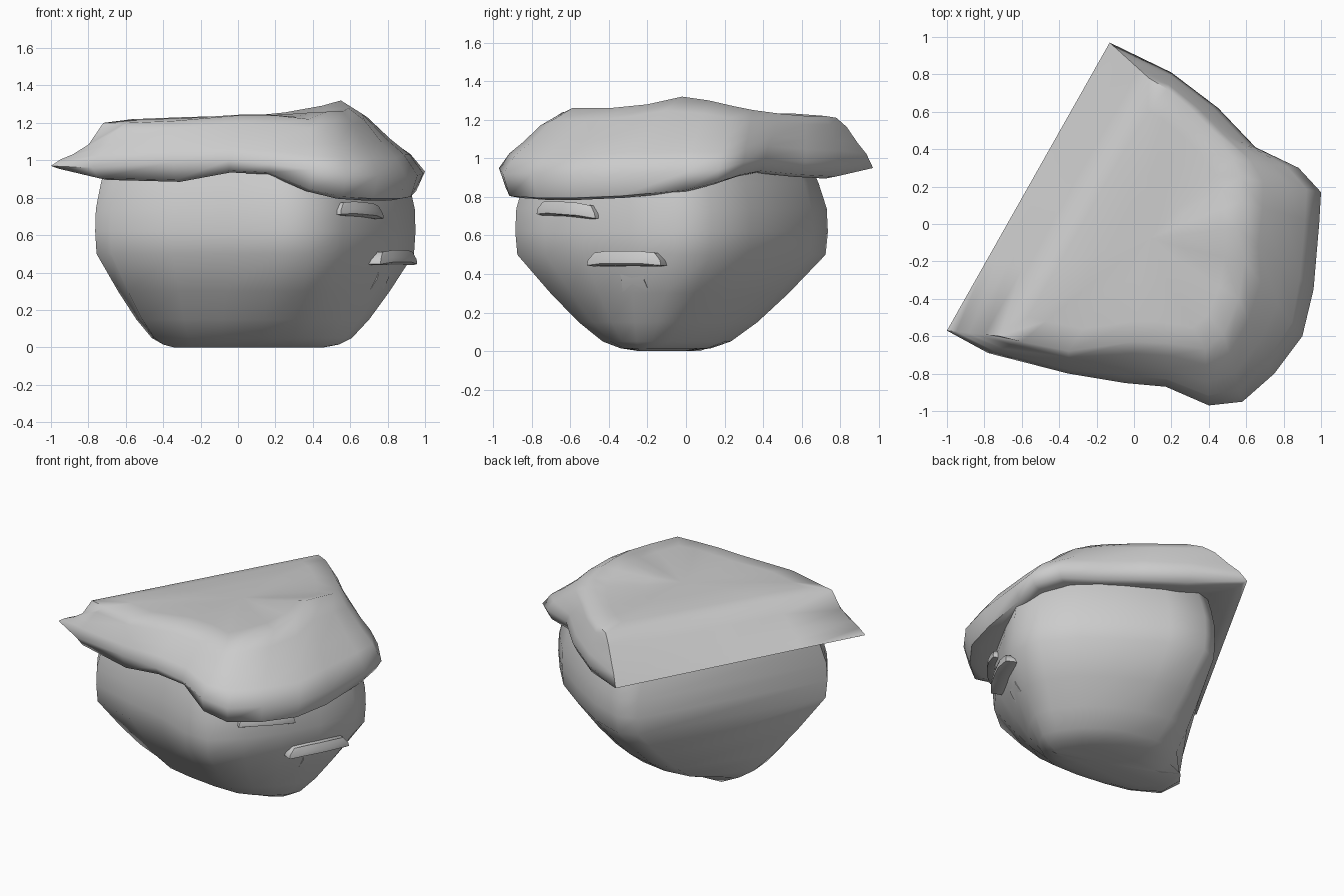
import bpy, bmesh, math
from mathutils import Vector

if "Cube" in bpy.data.objects:
    bpy.data.objects.remove(bpy.data.objects["Cube"])


def finish(bm, name, angle):
    bmesh.ops.recalc_face_normals(bm, faces=bm.faces[:])
    me = bpy.data.meshes.new(name)
    bm.to_mesh(me)
    bm.free()
    ob = bpy.data.objects.new(name, me)
    bpy.context.collection.objects.link(ob)
    bpy.ops.object.select_all(action='DESELECT')
    ob.select_set(True)
    bpy.context.view_layer.objects.active = ob
    bpy.ops.object.shade_smooth_by_angle(angle=math.radians(angle))
    return ob


def loft(rings, name, angle=45):
    """Skin a stack of equal-length rings and fan both ends closed."""
    bm = bmesh.new()
    loops = [[bm.verts.new(p) for p in r] for r in rings]
    n = len(loops[0])
    for a, b in zip(loops, loops[1:]):
        for i in range(n):
            j = (i + 1) % n
            bm.faces.new((a[i], a[j], b[j], b[i]))
    for r in (loops[0], loops[-1]):
        c = bm.verts.new(sum((v.co for v in r), Vector()) / n)
        for i in range(n):
            bm.faces.new((r[i], r[(i + 1) % n], c))
    return finish(bm, name, angle)


# Rock body: wide shoulder outline tapering to a small foot
shoulder = [(-.76, -.48), (-.68, -.60), (-.35, -.70), (-.05, -.77), (.20, -.87), (.38, -.88),
            (.56, -.73), (.71, -.53), (.84, -.29), (.945, -.06), (.90, .13), (.73, .33),
            (.50, .50), (.25, .65), (.02, .73), (-.10, .68)]
foot = [(-.40, -.02), (-.40, -.20), (-.25, -.30), (-.10, -.33), (.10, -.34), (.28, -.34),
        (.38, -.32), (.46, -.29), (.52, -.25), (.54, -.20), (.51, -.13), (.42, -.01),
        (.31, .07), (.18, .11), (0, .13), (-.20, .11)]
levels = [(0, -.2), (.015, 0), (.05, .17), (.15, .40), (.30, .67), (.50, .99), (.62, 1.01),
          (.74, 1), (.87, .93), (.98, .85)]
loft([[(f[0] + (s[0] - f[0]) * t, f[1] + (s[1] - f[1]) * t, z)
       for s, f in zip(shoulder, foot)] for z, t in levels], "rock_body", 50)

# Overhanging cap: rim x, y, z, then crest x, y, z, then underside z
cap = [(-1, -.57, .97, -.72, -.60, 1.20, .94), (-.78, -.69, .96, -.60, -.63, 1.20, .89),
       (-.35, -.80, .99, -.35, -.68, 1.21, .88), (-.05, -.85, 1.0, 0, -.63, 1.24, .93),
       (.17, -.87, .98, .20, -.64, 1.24, .92), (.40, -.97, .95, .38, -.67, 1.22, .83),
       (.58, -.95, .92, .48, -.59, 1.26, .79), (.75, -.80, .92, .56, -.40, 1.26, .78),
       (.90, -.60, .91, .59, -.20, 1.28, .78), (.96, -.35, .92, .55, -.02, 1.32, .79),
       (.99, 0, .93, .57, .12, 1.30, .82), (1, .17, .94, .57, .25, 1.27, .86),
       (.88, .30, .98, .53, .35, 1.25, .90), (.65, .41, 1.0, .42, .50, 1.23, .92),
       (.45, .62, .98, .30, .62, 1.22, .90), (.20, .81, .97, .18, .72, 1.22, .89),
       (-.13, .97, .95, .08, .78, 1.21, .93)]
# straight sloping back edge
first, last = cap[0], cap[-1]
cap += [tuple(b + (a - b) * t for a, b in zip(first, last)) for t in (.25, .5, .75)]
mid = Vector((.05, -.08))


def shrink(x, y, k):
    return mid.x + (x - mid.x) * k, mid.y + (y - mid.y) * k


def between(p, t, s):
    return (p[0] + (p[3] - p[0]) * t, p[1] + (p[4] - p[1]) * t, p[2] + (p[5] - p[2]) * s)


rings = [[(*shrink(p[0], p[1], .72), p[6] + .04) for p in cap],
         [(*shrink(p[0], p[1], .90), p[6] + .005) for p in cap],
         [(*shrink(p[0], p[1], .96), p[6] + .015) for p in cap],
         [p[:3] for p in cap]]
# rolled lip, wall and crest; the back stays flat and the left corner dips
for t, s, corner in ((.18, .28, .15), (.42, .50, .27), (.72, .82, .5), (1, 1, 1)):
    rings.append([between(p, t, corner if i == 0 else s if 0 < i < 17 else t)
                  for i, p in enumerate(cap)])
for k, h, w in ((.8, 1.25, .4), (.4, 1.24, .8)):
    rings.append([(*shrink(p[3], p[4], k), p[5] + (h - p[5]) * w) for p in cap])
loft(rings, "overhanging_cap", 60)


# Small shelf growths on the front right, each with a nearly flush stalk
def growth(tag, centre, angle, half, depth, z, tilt, stalk_z, stalk_at, lean):
    u = Vector((math.cos(angle), math.sin(angle), tilt))
    n = Vector((math.sin(angle), -math.cos(angle), 0))
    c = Vector((*centre, z))

    def section(k, d, h):
        prof = [(-1, -1), (-1, .5), (-.55, .9), (0, 1), (.5, .95), (1, .5), (1, -1)]
        return [c + u * half * k * a + n * d * b + Vector((0, 0, h - (.01 if abs(a) == 1 else 0)))
                for a, b in prof]
    loft([section(.85, depth * .8, -.03), section(1, depth, -.025),
          section(.98, depth, 0), section(.82, depth * .75, .04)], tag + "_shelf", 60)
    s = Vector((*stalk_at, 0))
    flat = Vector((u.x, u.y, 0))
    quad = ((-1, -1), (1, -1), (1, 1), (-1, 1))
    loft([[s + n * off + flat * w * a + n * d * b + Vector((0, 0, h)) for a, b in quad]
          for h, w, d, off in ((stalk_z, .085, .03, -lean), (stalk_z + .1, .065, .04, -lean / 3),
                               (z, .08, .04, 0))], tag + "_stalk", 45)


growth("upper", (.64, -.605), math.radians(53), .19, .06, .735, -.06, .50, (.613, -.59), .01)
growth("lower", (.835, -.31), math.radians(63), .215, .055, .48, 0, .27, (.762, -.27), .075)
